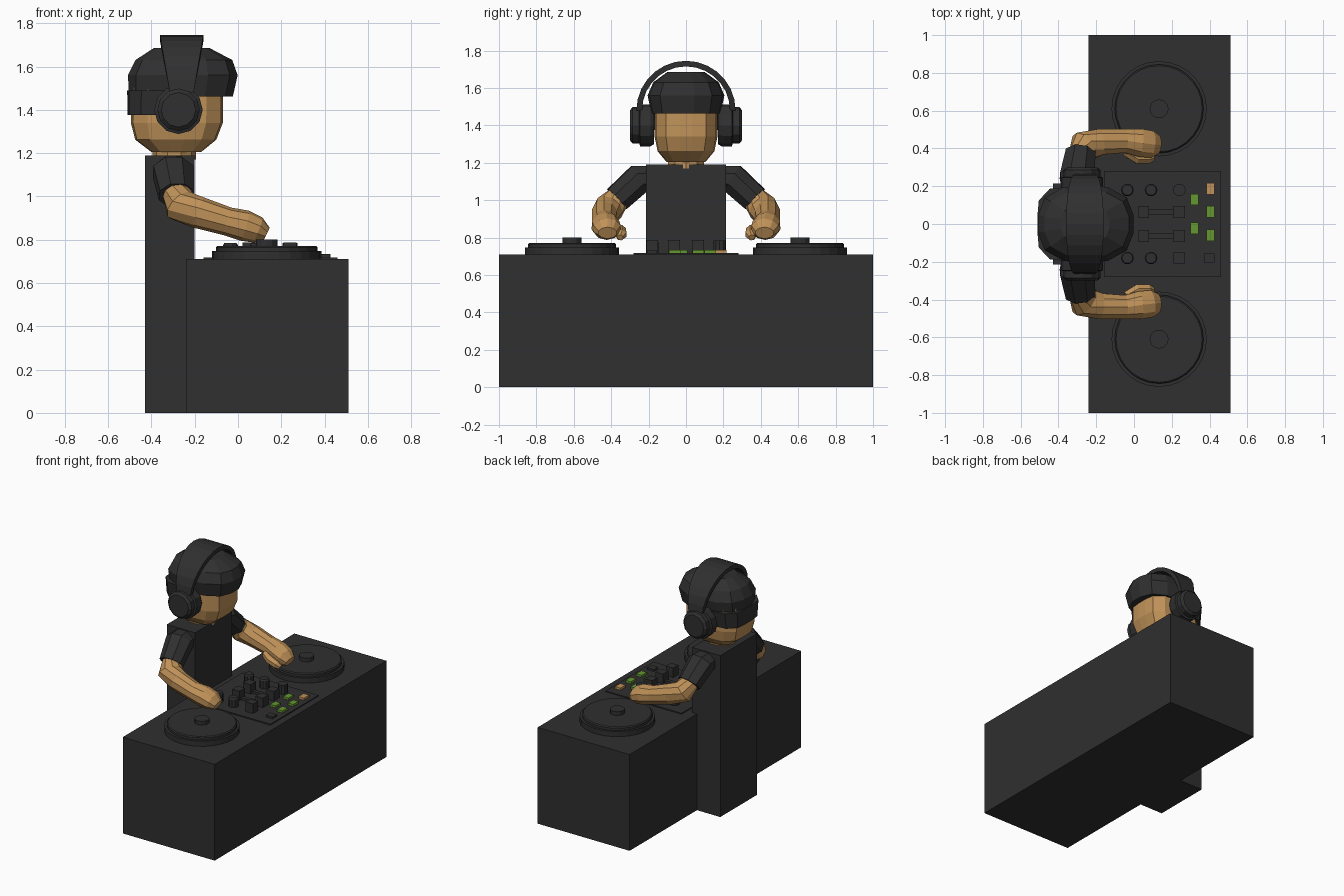
import bpy, bmesh, math
from mathutils import Vector

if "Cube" in bpy.data.objects:
    bpy.data.objects.remove(bpy.data.objects["Cube"])


def material(name, rgb):
    m = bpy.data.materials.new(name)
    m.diffuse_color = (*rgb, 1)
    m.use_nodes = True
    m.node_tree.nodes["Principled BSDF"].inputs["Base Color"].default_value = m.diffuse_color
    return m


BLACK = material("charcoal", (0.029, 0.029, 0.029))
SKIN = material("tan skin", (0.53, 0.29, 0.10))
GREEN = material("green pad", (0.13, 0.31, 0.03))


def finish(name, bm, mat):
    bmesh.ops.recalc_face_normals(bm, faces=bm.faces)
    me = bpy.data.meshes.new(name)
    bm.to_mesh(me)
    bm.free()
    me.materials.append(mat)
    ob = bpy.data.objects.new(name, me)
    bpy.context.collection.objects.link(ob)
    return ob


def skin_rings(name, rings, mat):
    """Join a row of equal-sized point rings into a capped solid."""
    bm = bmesh.new()
    rows = [[bm.verts.new(p) for p in r] for r in rings]
    n = len(rows[0])
    for a, b in zip(rows, rows[1:]):
        for i in range(n):
            j = (i + 1) % n
            bm.faces.new((a[i], a[j], b[j], b[i]))
    bm.faces.new(rows[0])
    bm.faces.new(rows[-1])
    return finish(name, bm, mat)


def box(name, x0, x1, y0, y1, z0, z1, mat=BLACK):
    return skin_rings(name, [[(x0, y0, z), (x1, y0, z), (x1, y1, z), (x0, y1, z)]
                             for z in (z0, z1)], mat)


def stack(name, x, y, steps, n, mat=BLACK):
    """Turned part about a vertical axis, steps = (radius, z)."""
    return skin_rings(name, [[(x + r * math.cos(2 * math.pi * i / n),
                               y + r * math.sin(2 * math.pi * i / n), z)
                              for i in range(n)] for r, z in steps], mat)


def loft(name, sections, n, power, mat):
    """Rounded-square sections, each (z, x_back, x_front, half_y[, front_drop])."""
    rings = []
    for z, x0, x1, hy in sections:
        ring = []
        for i in range(n):
            a = 2 * math.pi * (i + 0.5) / n
            c, s = math.cos(a), math.sin(a)
            k = (abs(c) ** power + abs(s) ** power) ** (-1 / power)
            ring.append(((x0 + x1) / 2 + c * k * (x1 - x0) / 2, s * k * hy, z))
        rings.append(ring)
    return skin_rings(name, rings, mat)


def limb(name, path, side, n, mat):
    """Tube through (x, y, z, half_width, half_height), mirrored by side."""
    pts = [Vector(p[:3]) for p in path]
    rings = []
    for i, p in enumerate(path):
        t = (pts[min(i + 1, len(pts) - 1)] - pts[max(i - 1, 0)]).normalized()
        lat = t.cross(Vector((0, 0, 1))).normalized()
        up = lat.cross(t)
        ring = []
        for k in range(n):
            a = 2 * math.pi * (k + 0.5) / n
            v = pts[i] + lat * math.cos(a) * p[3] + up * math.sin(a) * p[4]
            ring.append((v.x, v.y * side, v.z))
        rings.append(ring)
    return skin_rings(name, rings, mat)


# Booth and torso
box("table", -0.24, 0.51, -1, 1, 0, 0.71)
box("torso", -0.43, -0.20, -0.215, 0.215, 0, 1.19)

# Neck and head
stack("neck", -0.295, 0, [(0.10, 1.17), (0.10, 1.23)], 10, SKIN)
loft("head", [(1.205, -0.40, -0.17, 0.105), (1.262, -0.475, -0.10, 0.152),
              (1.34, -0.495, -0.07, 0.168), (1.52, -0.49, -0.07, 0.168)], 16, 4, SKIN)

# Hair: crown with fringe, plus lower back and sides
loft("hair_crown", [(1.462, -0.505, -0.022, 0.185), (1.56, -0.51, 0.0, 0.205),
                    (1.63, -0.475, -0.025, 0.175), (1.685, -0.39, -0.13, 0.10)],
     14, 2.7, BLACK)
loft("hair_back", [(1.375, -0.51, -0.165, 0.178), (1.49, -0.512, -0.15, 0.195)],
     16, 4, BLACK)

# Headphones
band = []
for i in range(15):
    a = math.pi * i / 14
    c, s = math.cos(a), math.sin(a)
    w = 0.055 + 0.045 * s
    band.append([(-0.26 + dx, r * c, 1.48 + r * s)
                 for dx, r in ((-w, 0.265), (w, 0.265), (w, 0.235), (-w, 0.235))])
skin_rings("headphone_band", band, BLACK)
for side in (-1, 1):
    cup = [(0.10, 0.17), (0.112, 0.19), (0.112, 0.245), (0.098, 0.25),
           (0.098, 0.285), (0.08, 0.30)]
    skin_rings("ear_cup", [[(-0.275 + r * math.cos(math.pi * i / 6), side * y,
                             1.40 + r * math.sin(math.pi * i / 6)) for i in range(12)]
                           for r, y in cup], BLACK)

for side in (-1, 1):
    # Arms
    limb("sleeve", [(-0.30, 0.19, 1.115, 0.09, 0.075), (-0.30, 0.25, 1.115, 0.10, 0.085),
                    (-0.285, 0.37, 1.005, 0.085, 0.078)], side, 8, BLACK)
    limb("forearm", [(-0.285, 0.355, 1.02, 0.065, 0.065), (-0.265, 0.41, 0.958, 0.085, 0.08),
                     (-0.18, 0.435, 0.925, 0.072, 0.074), (-0.05, 0.44, 0.885, 0.066, 0.066),
                     (0.03, 0.43, 0.865, 0.078, 0.072), (0.09, 0.422, 0.845, 0.075, 0.062),
                     (0.13, 0.42, 0.825, 0.05, 0.035)], side, 10, SKIN)
    limb("thumb", [(-0.04, 0.385, 0.85, 0.03, 0.03), (0.02, 0.352, 0.835, 0.036, 0.034),
                   (0.075, 0.348, 0.815, 0.032, 0.03), (0.10, 0.352, 0.80, 0.018, 0.018)],
         side, 7, SKIN)
    # Turntables
    y = 0.61 * side
    stack("turntable_base", 0.133, y, [(0.252, 0.70), (0.252, 0.748)], 28)
    stack("platter", 0.133, y, [(0.235, 0.74), (0.235, 0.765), (0.228, 0.772)], 28)
    stack("spindle", 0.133, y, [(0.05, 0.77), (0.05, 0.80)], 12)
    # Mixer knobs and faders
    for x in (-0.035, 0.09):
        stack("knob", x, 0.18 * side, [(0.034, 0.71), (0.034, 0.775), (0.028, 0.785)], 10)
    yf = 0.064 * side
    box("fader_track", 0.03, 0.26, yf - 0.014, yf + 0.014, 0.715, 0.735)
    for x in (0.05, 0.24):
        box("fader_cap", x - 0.03, x + 0.03, yf - 0.032, yf + 0.032, 0.715, 0.788)

# Mixer plate, remaining controls and lit pads
box("mixer_plate", -0.16, 0.46, -0.28, 0.28, 0.70, 0.718)
stack("knob", 0.24, 0.18, [(0.034, 0.71), (0.034, 0.785)], 10)
box("button", 0.21, 0.27, -0.21, -0.15, 0.71, 0.788)
box("low_button", 0.37, 0.425, -0.205, -0.155, 0.71, 0.732)
for x, y, mat in ((0.32, 0.13, GREEN), (0.405, 0.065, GREEN), (0.32, -0.022, GREEN),
                  (0.405, -0.06, GREEN), (0.405, 0.187, SKIN)):
    box("pad", x - 0.022, x + 0.022, y - 0.03, y + 0.03, 0.71, 0.734, mat)
